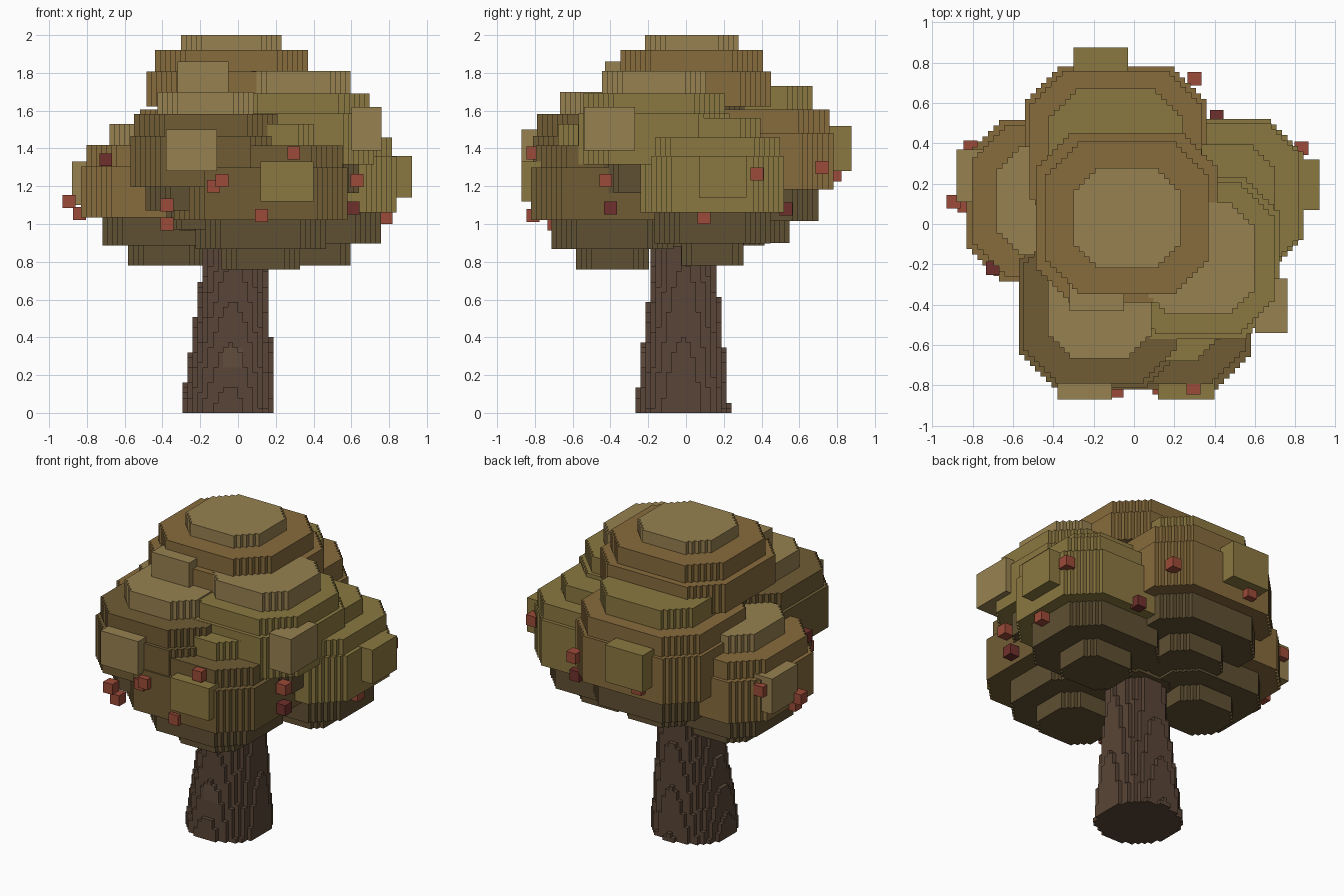
import bpy, bmesh, math

if "Cube" in bpy.data.objects:
    bpy.data.objects.remove(bpy.data.objects["Cube"])

V = 0.0267  # voxel size


def material(name, rgb):
    m = bpy.data.materials.new(name)
    m.diffuse_color = (*rgb, 1)
    m.use_nodes = True
    m.node_tree.nodes["Principled BSDF"].inputs["Base Color"].default_value = m.diffuse_color
    return m


DARK = material("leaf_dark", (0.115, 0.080, 0.032))
BROWN = material("leaf_brown", (0.245, 0.150, 0.046))
DEEP = material("leaf_deep", (0.165, 0.108, 0.036))
OLIVE = material("leaf_olive", (0.260, 0.190, 0.053))
LIGHT = material("leaf_light", (0.310, 0.222, 0.082))
BARK = material("bark", (0.100, 0.060, 0.038))
BARK_L = material("bark_light", (0.120, 0.075, 0.048))
RED = material("berry_red", (0.33, 0.070, 0.040))
RED_D = material("berry_dark", (0.16, 0.030, 0.025))


def finish(name, bm, mats):
    me = bpy.data.meshes.new(name)
    bm.normal_update()
    bm.to_mesh(me)
    bm.free()
    for m in mats:
        me.materials.append(m)
    ob = bpy.data.objects.new(name, me)
    bpy.context.collection.objects.link(ob)
    return ob


def stair_octagon(rx, ry):
    """Octagon outline whose diagonals are voxel stairs, counter-clockwise."""
    n = max(2, round(0.40 * min(rx, ry) / V))
    corner = [(rx, ry - n * V)]
    for i in range(n):
        x, y = corner[-1]
        corner += [(x - V, y), (x - V, y + V)]
    flip = corner[::-1]
    return (corner + [(-x, y) for x, y in flip]
            + [(-x, -y) for x, y in corner] + [(x, -y) for x, y in flip])


def prism(bm, cx, cy, rx, ry, z0, z1, mat):
    pts = stair_octagon(rx, ry)
    lo = [bm.verts.new((cx + x, cy + y, z0)) for x, y in pts]
    hi = [bm.verts.new((cx + x, cy + y, z1)) for x, y in pts]
    faces = [bm.faces.new(hi), bm.faces.new(lo[::-1])]
    for i in range(len(pts)):
        j = (i + 1) % len(pts)
        faces.append(bm.faces.new((lo[i], lo[j], hi[j], hi[i])))
    for f in faces:
        f.material_index = mat


def clump(name, cx, cy, rx, ry, z0, z1, main, top, radii=(.45, .75, 1, .94, .67),
          steps=(0, .14, .34, .70, .85, 1)):
    bm = bmesh.new()
    h = z1 - z0
    for i, k in enumerate(radii):
        prism(bm, cx, cy, rx * k, ry * k, z0 + h * steps[i], z0 + h * steps[i + 1],
              (0, 0, 1, 1, 2)[i])
    finish(name, bm, [DARK, main, top])


def box(name, x0, x1, y0, y1, z0, z1, mat):
    bm = bmesh.new()
    bmesh.ops.create_cube(bm, size=1)
    for v in bm.verts:
        v.co = ((x0, x1)[v.co.x > 0], (y0, y1)[v.co.y > 0], (z0, z1)[v.co.z > 0])
    finish(name, bm, [mat])


# Foliage clumps
clump("crown", -0.035, 0.03, 0.45, 0.42, 1.36, 2.0, BROWN, LIGHT,
      (.55, .8, 1, .9, .59), (0, .18, .41, .70, .875, 1))
clump("left_clump", -0.38, 0.115, 0.45, 0.40, 0.78, 1.53, BROWN, LIGHT)
clump("right_clump", 0.41, 0.14, 0.43, 0.38, 0.78, 1.56, OLIVE, OLIVE,
      (.43, .81, 1, .94, .67), (0, .15, .36, .74, .87, 1))
clump("back_clump", -0.09, 0.36, 0.45, 0.42, 0.90, 1.73, BROWN, OLIVE,
      (.45, .81, 1, .95, .74))
clump("front_right_clump", 0.32, -0.17, 0.40, 0.40, 1.06, 1.81, OLIVE, LIGHT,
      (.52, .8, 1, .94, .69), (0, .14, .34, .70, .84, 1))
clump("front_left_clump", -0.17, -0.41, 0.40, 0.40, 0.97, 1.70, DEEP, LIGHT,
      (.52, .8, 1, .95, .64), (0, .14, .31, .68, .84, 1))
clump("front_low_clump", 0.12, -0.39, 0.46, 0.43, 0.76, 1.53, DEEP, OLIVE)
clump("core", 0.0, 0.0, 0.45, 0.42, 0.88, 1.5, BROWN, BROWN)

# Square leaf tufts standing proud of the clumps
box("leaf_tuft_crown", -0.32, -0.05, -0.43, -0.2, 1.62, 1.86, LIGHT)
box("leaf_tuft_front_left", -0.38, -0.11, -0.87, -0.7, 1.28, 1.50, LIGHT)
box("leaf_tuft_front_low", 0.12, 0.40, -0.87, -0.7, 1.12, 1.33, OLIVE)
box("leaf_tuft_front_right", 0.60, 0.76, -0.54, -0.27, 1.39, 1.62, LIGHT)
box("leaf_tuft_right", 0.75, 0.92, 0.07, 0.32, 1.14, 1.36, OLIVE)
box("leaf_tuft_left", -0.88, -0.7, 0.11, 0.37, 1.10, 1.33, LIGHT)
box("leaf_tuft_back", -0.30, -0.03, 0.7, 0.875, 1.28, 1.52, OLIVE)

# Berries
berries = [(-0.895, 0.11, 1.12), (-0.84, 0.09, 1.055), (-0.70, -0.22, 1.34),
           (-0.375, -0.77, 1.10), (-0.375, -0.70, 1.0), (-0.13, -0.80, 1.20),
           (-0.085, -0.825, 1.23), (0.295, -0.81, 1.375), (0.125, -0.81, 1.045),
           (0.63, -0.425, 1.23), (0.61, -0.40, 1.085), (0.785, 0.095, 1.035),
           (0.83, 0.375, 1.265), (0.30, 0.72, 1.30), (0.41, 0.53, 1.08),
           (-0.22, 0.79, 1.26), (-0.81, 0.38, 1.25)]
for i, (x, y, z) in enumerate(berries):
    r = 0.034
    box("berry_%d" % i, x - r, x + r, y - r, y + r, z - r, z + r,
        RED_D if i in (2, 10, 14) else RED)


# Trunk: voxelised leaning cone, faces only where solid meets air
def solid(i, j, k):
    if not 0 <= k < 33:
        return False
    t = min(k / 29, 1)
    cx, cy = -0.050 + 0.030 * t, -0.020 + 0.012 * t
    r = 0.250 - 0.083 * t
    return math.hypot((i + .5) * V - cx, (j + .5) * V - cy) < r


DIRS = [(1, 0, 0), (-1, 0, 0), (0, 1, 0), (0, -1, 0), (0, 0, 1), (0, 0, -1)]
bm = bmesh.new()
for k in range(33):
    for i in range(-13, 12):
        for j in range(-13, 12):
            if not solid(i, j, k):
                continue
            for d in DIRS:
                if solid(i + d[0], j + d[1], k + d[2]):
                    continue
                a = next(n for n in range(3) if d[n])
                b, c = (a + 1) % 3, (a + 2) % 3
                quad = []
                for u, w in ((0, 0), (1, 0), (1, 1), (0, 1)):
                    p = [i, j, k]
                    p[a] += d[a] > 0
                    p[b] += u
                    p[c] += w
                    quad.append(bm.verts.new([q * V for q in p]))
                f = bm.faces.new(quad if d[a] > 0 else quad[::-1])
                # pale knot on the front
                f.material_index = int(j < 0 and abs(i + 1.5) < 2 and 8 < k < 13)
bmesh.ops.remove_doubles(bm, verts=bm.verts[:], dist=0.001)
bmesh.ops.dissolve_limit(bm, angle_limit=0.01, verts=bm.verts[:], edges=bm.edges[:],
                         delimit={'MATERIAL'})
finish("trunk", bm, [BARK, BARK_L])
